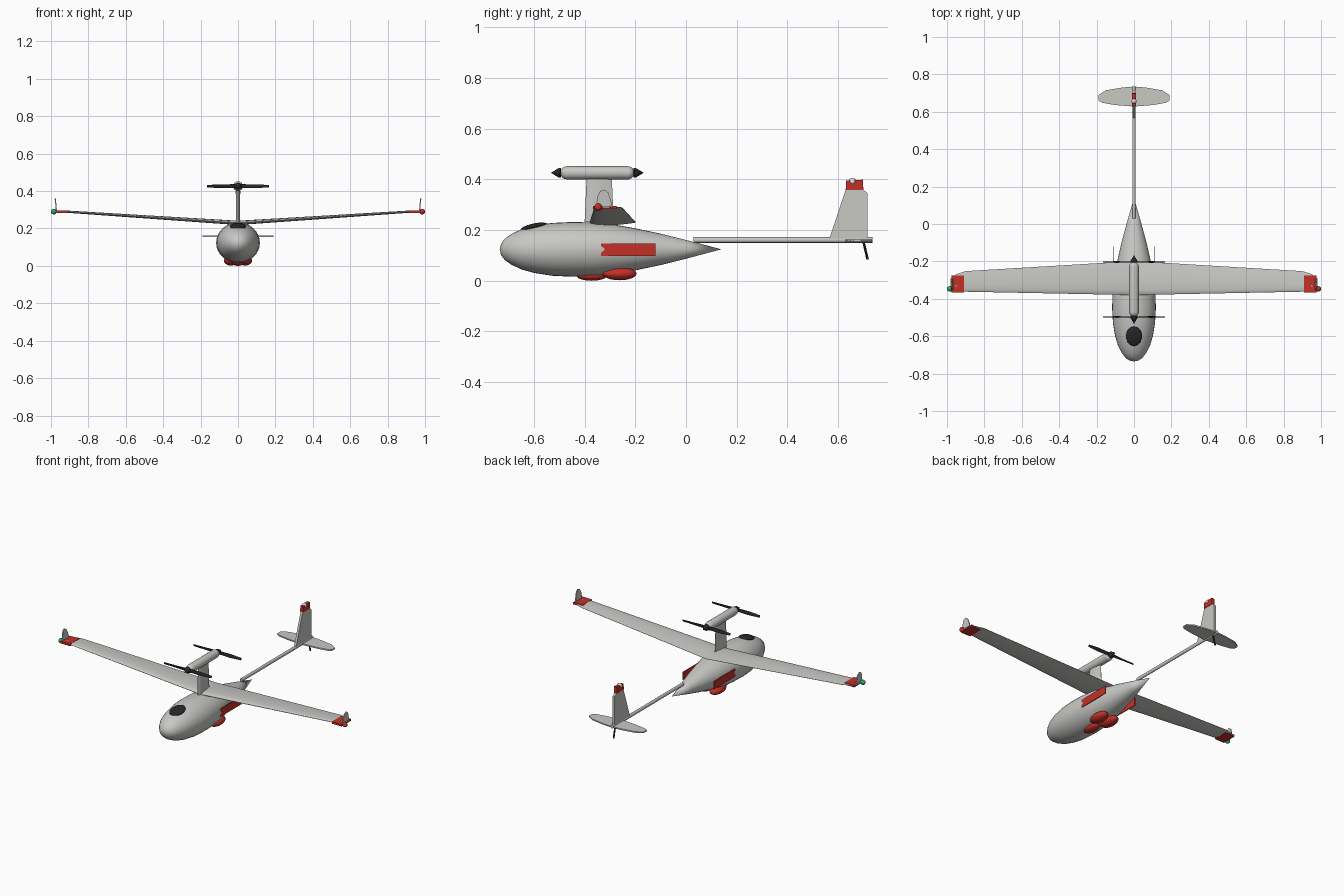
import bpy, bmesh
from math import pi, sin, cos, radians
from mathutils import Vector, Matrix

cube = bpy.data.objects.get("Cube")
if cube:
    bpy.data.objects.remove(cube, do_unlink=True)


def material(name, r, g, b):
    m = bpy.data.materials.new(name)
    m.use_nodes = True
    m.diffuse_color = (r, g, b, 1)
    bsdf = next(n for n in m.node_tree.nodes if n.type == 'BSDF_PRINCIPLED')
    bsdf.inputs["Base Color"].default_value = (r, g, b, 1)
    bsdf.inputs["Roughness"].default_value = 0.6
    return m


GREY = material("airframe grey", 0.58, 0.58, 0.56)
RED = material("marking red", 0.55, 0.03, 0.02)
BLACK = material("propeller black", 0.02, 0.02, 0.022)
GREEN = material("green light", 0.02, 0.45, 0.13)
WHITE = material("white light", 0.75, 0.75, 0.75)


def finish(bm, name, mat, smooth=True):
    bmesh.ops.recalc_face_normals(bm, faces=bm.faces[:])
    mesh = bpy.data.meshes.new(name)
    bm.to_mesh(mesh)
    bm.free()
    mesh.materials.append(mat)
    obj = bpy.data.objects.new(name, mesh)
    bpy.context.collection.objects.link(obj)
    if smooth:
        bpy.ops.object.select_all(action='DESELECT')
        obj.select_set(True)
        bpy.context.view_layer.objects.active = obj
        bpy.ops.object.shade_smooth_by_angle(angle=radians(35))
    return obj


def loft(name, mat, rings):
    """Skin closed rings of equal length and cap both ends."""
    bm = bmesh.new()
    rows = [[bm.verts.new(p) for p in ring] for ring in rings]
    n = len(rows[0])
    for a, b in zip(rows, rows[1:]):
        for i in range(n):
            j = (i + 1) % n
            bm.faces.new((a[i], a[j], b[j], b[i]))
    bm.faces.new(rows[0])
    bm.faces.new(rows[-1])
    bmesh.ops.remove_doubles(bm, verts=bm.verts[:], dist=0.00005)
    return finish(bm, name, mat)


def lathe(name, mat, profile, z, widen=1.0, n=32):
    """Turn (y, radius) pairs about a lengthwise axis at height z."""
    angles = [2 * pi * i / n for i in range(n)]
    return loft(name, mat, [[(widen * r * cos(a), y, z + r * sin(a)) for a in angles]
                            for y, r in profile])


def foil(front, back, thick, n=8):
    """Closed streamlined section as (chord, offset) pairs."""
    ts = [(1 - cos(pi * i / n)) / 2 for i in range(n + 1)]
    half = [(front + (back - front) * t, thick * 1.3 * (t ** 0.5) * (1 - t) + 0.0006) for t in ts]
    return half + [(c, -o) for c, o in reversed(half)]


def box(name, mat, low, high):
    low, high = Vector(low), Vector(high)
    bm = bmesh.new()
    bmesh.ops.create_cube(bm, size=1, matrix=Matrix.Translation((low + high) / 2)
                          @ Matrix.Diagonal((*(high - low), 1)))
    return finish(bm, name, mat, False)


def ellipsoid(name, mat, centre, radii, tilt=0):
    bm = bmesh.new()
    bmesh.ops.create_uvsphere(bm, u_segments=20, v_segments=12, radius=1,
                              matrix=Matrix.Translation(centre) @ Matrix.Rotation(tilt, 4, 'X')
                              @ Matrix.Diagonal((*radii, 1)))
    return finish(bm, name, mat)


def side_plate(name, mat, outline, x, half, lean=0):
    """Upright plate with a (y, z) outline, leaning outwards with height."""
    z0 = outline[0][1]
    return loft(name, mat, [[(x + s + lean * (z - z0), y, z) for y, z in outline]
                            for s in (-half, half)])


# Fuselage, canopy and tail boom
lathe("fuselage", GREY, [(-.735, 0), (-.73, .022), (-.715, .042), (-.69, .06), (-.65, .079),
                         (-.6, .093), (-.53, .104), (-.45, .108), (-.37, .106), (-.29, .099),
                         (-.2, .083), (-.1, .062), (0, .037), (.14, 0)], 0.124, 1.083)
ellipsoid("canopy", BLACK, (0, -.6, .212), (.043, .054, .014), radians(12))
lathe("tail_boom", GREY, [(.03, .011), (.735, .011)], .161, .8, 16)

# Wing, mirrored about the centre
stations = [(0, -.38, -.198, .23, .022), (.9, -.362, -.252, .289, .011),
            (.95, -.36, -.268, .291, .009), (.98, -.355, -.29, .292, .006)]
wing = loft("wing", GREY, [[(x, c, z + o) for c, o in foil(f, b, t)]
                           for x, f, b, z, t in stations])
wing.modifiers.new("mirror", 'MIRROR').use_clip = True

# Wing tips, side panels and belly pods
for side, label, light in ((1, "left", RED), (-1, "right", GREEN)):
    xs = sorted((side * .908, side * .975))
    box(label + "_tip_band", RED, (xs[0], -.367, .283), (xs[1], -.275, .296))
    side_plate(label + "_winglet", GREY, [(-.355, .288), (-.35, .33), (-.338, .354), (-.322, .36),
                                          (-.307, .348), (-.297, .32), (-.29, .288)],
               side * .97, .003, side * .1)
    ellipsoid(label + "_tip_light", light, (side * .985, -.347, .29), (.015, .015, .015))
    box(label + "_side_panel", RED, (side * .108 - .002, -.335, .098),
        (side * .108 + .002, -.12, .148))
    ellipsoid(label + "_belly_pod", RED, (side * .038, -.262, .028), (.037, .067, .026))
ellipsoid("front_belly_pod", RED, (0, -.372, .02), (.032, .06, .02))

# Engine pylon and nacelle
loft("pylon", GREY, [[(o, c, z) for c, o in foil(f, b, .02)]
                     for z, f, b in ((.232, -.4, -.285), (.41, -.392, -.293))])
R = .026
cap = [(R * cos(a * pi / 12), R * sin(a * pi / 12)) for a in range(7)]
lathe("nacelle", GREY, [(-.47 - d, r) for d, r in cap]
      + [(-.23 + d, r) for d, r in reversed(cap)], .426, 1, 24)

# Propellers with spinners, one at each end of the nacelle
for label, y, way in (("front", -.497, -1), ("rear", -.203, 1)):
    lathe(label + "_spinner", BLACK, [(y - way * .004, .019), (y + way * .005, .019),
                                      (y + way * .036, 0)], .426, 1, 16)
    rings = []
    for x, chord, pitch in ((-.165, .007, 15), (-.09, .011, 25), (0, .011, 40),
                            (.09, .011, 25), (.165, .007, 15)):
        turn = radians(pitch if x >= 0 else -pitch) if x else 0
        rings.append([(x, y + u * sin(turn) + v * cos(turn), .426 + u * cos(turn) - v * sin(turn))
                      for u, v in ((-chord, 0), (0, -.002), (chord, 0), (0, .002))])
    loft(label + "_propeller", BLACK, rings)

# Tail surfaces
side_plate("fin", GREY, [(.565, .165), (.63, .36), (.7, .36), (.716, .345), (.716, .165)], 0, .007)
side_plate("fin_cap", RED, [(.63, .358), (.632, .395), (.698, .399), (.7, .358)], 0, .01)
ellipsoid("tail_light", WHITE, (0, .657, .392), (.014, .014, .014))
half_plan = [(0, .628), (.1, .636), (.17, .648), (.19, .66), (.19, .69), (.15, .715), (.06, .73)]
plan = half_plan + [(0, .735)] + [(-x, y) for x, y in reversed(half_plan[1:])]
loft("tailplane", GREY, [[(x, y, z) for x, y in plan] for z in (.155, .163)])

# Tail skid
loft("tail_skid", BLACK, [[(.005 * cos(i * pi / 4), y + .005 * sin(i * pi / 4), z)
                           for i in range(8)] for y, z in ((.7, .155), (.717, .083))])
